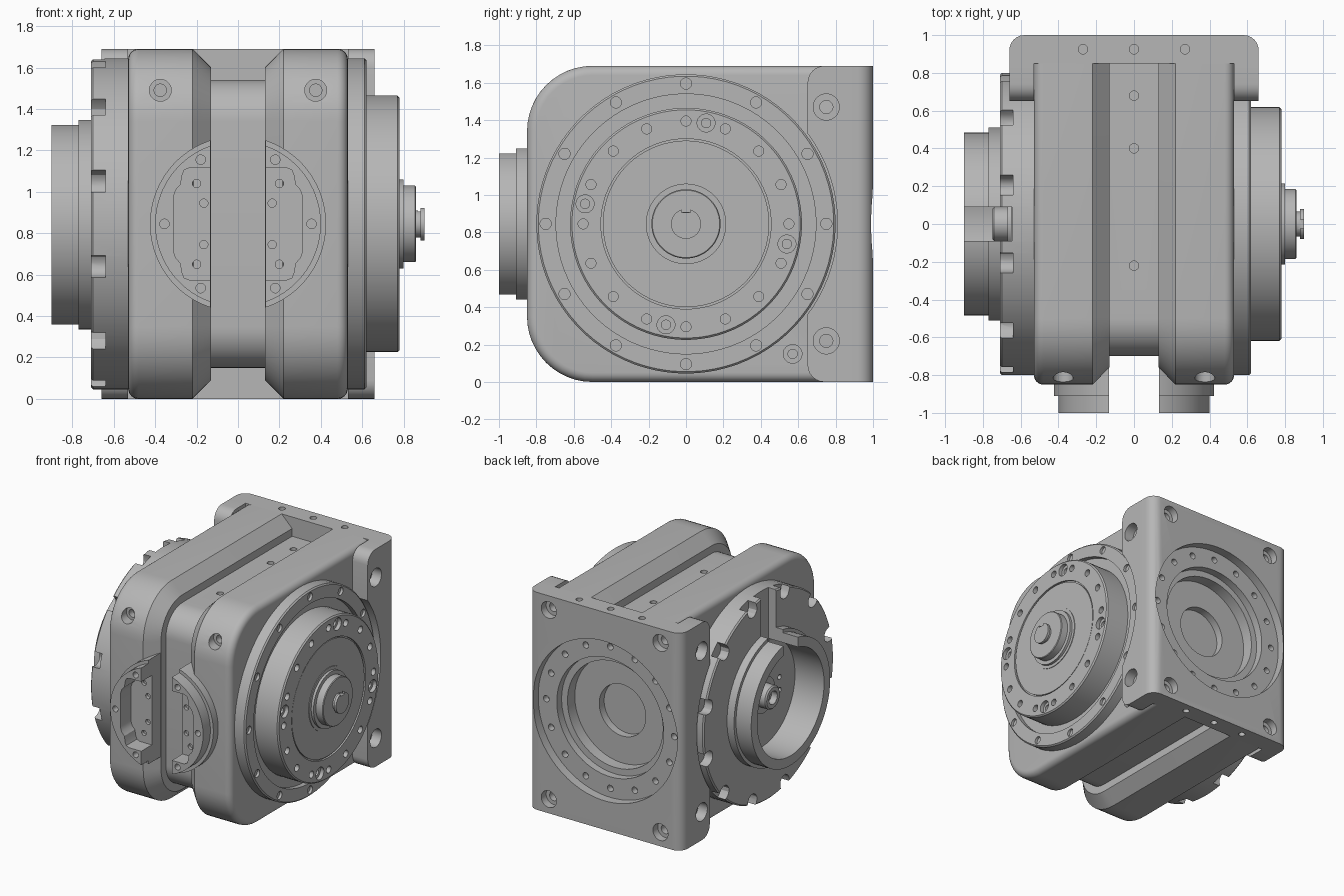
import bpy, bmesh
from math import sin, cos, pi, radians

if "Cube" in bpy.data.objects:
    bpy.data.objects.remove(bpy.data.objects["Cube"], do_unlink=True)

MID = 0.845          # height of the main axes
TOP = 2 * MID

steel = bpy.data.materials.new("machined grey")
steel.use_nodes = True
steel.diffuse_color = (0.47, 0.47, 0.47, 1)
steel.node_tree.nodes["Principled BSDF"].inputs["Base Color"].default_value = (0.47, 0.47, 0.47, 1)


def loft(bm, rings):
    """Skin a list of equal-length point loops and cap both ends."""
    loops = [[bm.verts.new(p) for p in ring] for ring in rings]
    n = len(loops[0])
    faces = [bm.faces.new(loops[0]), bm.faces.new(loops[-1])]
    for a, b in zip(loops, loops[1:]):
        for i in range(n):
            j = (i + 1) % n
            faces.append(bm.faces.new((a[i], a[j], b[j], b[i])))
    bmesh.ops.recalc_face_normals(bm, faces=faces)


def turned(bm, axis, u, v, profile, n=24):
    """Turned solid: profile of (position along axis, radius), centred on u, v."""
    rings = []
    for t, r in profile:
        ring = []
        for k in range(n):
            a = 2 * pi * (k + 0.5) / n
            p = [u + r * cos(a), v + r * sin(a)]
            p.insert("xyz".index(axis), t)
            ring.append(p)
        rings.append(ring)
    loft(bm, rings)


def box(bm, x, y, z):
    loft(bm, [[(a, y[0], z[0]), (a, y[1], z[0]), (a, y[1], z[1]), (a, y[0], z[1])] for a in x])


def to_object(name, bm):
    mesh = bpy.data.meshes.new(name)
    bm.to_mesh(mesh)
    bm.free()
    ob = bpy.data.objects.new(name, mesh)
    bpy.context.collection.objects.link(ob)
    return ob


def finish(name, bm, cutters=()):
    """Make the part, subtract its cutters, then colour and shade it."""
    ob = to_object(name, bm)
    bpy.ops.object.select_all(action='DESELECT')
    bpy.context.view_layer.objects.active = ob
    ob.select_set(True)
    for cutter_bm in cutters:
        tool = to_object("cutter", cutter_bm)
        tool.hide_render = True
        mod = ob.modifiers.new("cut", 'BOOLEAN')
        mod.operation, mod.solver, mod.object = 'DIFFERENCE', 'EXACT', tool
        bpy.ops.object.modifier_apply(modifier=mod.name)
        bpy.data.objects.remove(tool, do_unlink=True)
    ob.data.materials.clear()
    ob.data.materials.append(steel)
    bpy.ops.object.shade_smooth_by_angle(angle=radians(30))


def housing_loop(x, inset, radius, back=0.85):
    """Side outline with two rounded front corners."""
    r, y, pts = radius - inset, -0.85 + radius, []
    for k in range(13):
        a = pi / 2 + k * pi / 24
        pts.append((x, y + r * cos(a), TOP - radius + r * sin(a)))
    for k in range(13):
        a = pi + k * pi / 24
        pts.append((x, y + r * cos(a), radius + r * sin(a)))
    return pts + [(x, back, inset), (x, back, TOP - inset)]


def on_circle(count, radius, start=0.0):
    for k in range(count):
        a = radians(start) + 2 * pi * k / count
        yield radius * cos(a), MID + radius * sin(a)


def stepped(start, d, wide=0.05, narrow=0.025, depth=0.04):
    """Counterbore profile going in direction d from a surface."""
    return [(start - d * 0.1, wide), (start + d * depth, wide),
            (start + d * depth, narrow), (start + d * depth * 2, narrow)]


def hole(start, d, r=0.025, depth=0.05):
    return [(start - d * 0.02, r), (start + d * depth, r)]


def back_recess():
    """Stepped round cutter that runs through the back plate into the housing."""
    bm = bmesh.new()
    turned(bm, 'y', 0, MID, [(1.1, 0.62), (0.93, 0.62), (0.93, 0.46), (0.87, 0.46),
                             (0.87, 0.41), (0.78, 0.41), (0.78, 0.2), (0.72, 0.2)], 64)
    return bm


# Central core between the two housing lobes
bm, cut = bmesh.new(), bmesh.new()
loft(bm, [housing_loop(x, 0.15, 0.35) for x in (-0.13, 0.13)])
for y in (-0.22, 0.4, 0.68):
    turned(cut, 'z', 0, y, hole(TOP - 0.15, -1), 16)
finish("central_core", bm, [cut, back_recess()])

# Housing lobes, side flanges
for s, side in ((1, "left"), (-1, "right")):
    bm, cut = bmesh.new(), bmesh.new()
    f = 0.05
    sections = [(0.13, 0.09), (0.22, 0)]
    sections += [(0.53 - f + f * sin(k * pi / 12), f - f * cos(k * pi / 12)) for k in range(7)]
    loft(bm, [housing_loop(s * x, i, 0.35) for x, i in sections])
    turned(cut, 'x', 0.57, 0.15, stepped(s * 0.53, -s), 20)
    turned(cut, 'y', s * 0.375, 1.49, stepped(-0.81, 1, 0.053, 0.03, 0.05), 24)
    finish(side + "_housing_lobe", bm, [cut, back_recess()])

    bm, cut, clear = bmesh.new(), bmesh.new(), bmesh.new()
    r = 0.09
    arc = [(0.65 + r - r * sin(k * pi / 12), r * cos(k * pi / 12)) for k in range(7)]
    outline = [(y, TOP - r + z) for y, z in arc] + [(y, r - z) for y, z in reversed(arc)]
    outline += [(0.85, 0), (0.85, TOP)]
    loft(bm, [[(s * x, y, z) for y, z in outline] for x in (0.53, 0.66)])
    turned(clear, 'x', 0, MID, [(s * 0.5, 0.81), (s * 0.75, 0.81)], 96)
    for z in (0.22, 1.47):
        turned(cut, 'x', 0.75, z, stepped(s * 0.66, -s, 0.07, 0.035, 0.08), 24)
    finish(side + "_flange", bm, [clear, cut])

# Square back plate with a stepped round recess and bolt holes
bm, cut = bmesh.new(), bmesh.new()
r = 0.08
arc = [(0.66 - r + r * cos(k * pi / 12), 1 - r + r * sin(k * pi / 12)) for k in range(7)]
outline = arc + [(-x, y) for x, y in reversed(arc)] + [(-0.66, 0.85), (0.66, 0.85)]
loft(bm, [[(x, y, z) for x, y in outline] for z in (0, TOP)])
for x in (-0.48, 0.48):
    for z in (0.11, TOP - 0.11):
        turned(cut, 'y', x, z, stepped(1, -1, 0.065, 0.035, 0.06))
for x, z in on_circle(16, 0.55):
    turned(cut, 'y', x, z, hole(0.93, -1), 16)
for x in (-0.27, 0, 0.27):
    turned(cut, 'z', x, 0.925, hole(TOP, -1), 16)
    turned(cut, 'z', x, 0.925, hole(0, 1), 16)
finish("back_plate", bm, [back_recess(), cut])

# Output flange with bolt circles and stepped shaft
bm, cut = bmesh.new(), bmesh.new()
turned(bm, 'x', 0, MID, [(0.5, 0.8), (0.61, 0.8), (0.62, 0.79), (0.62, 0.695), (0.58, 0.695),
                         (0.58, 0.62), (0.77, 0.62), (0.78, 0.61),
                         (0.78, 0.455), (0.765, 0.455), (0.765, 0.445), (0.775, 0.445),
                         (0.775, 0.24), (0.78, 0.24), (0.78, 0.215), (0.80, 0.215), (0.80, 0.185),
                         (0.855, 0.185), (0.86, 0.18), (0.86, 0.065), (0.88, 0.065),
                         (0.88, 0.08), (0.9, 0.08)], 80)
for y, z in on_circle(12, 0.75):
    turned(cut, 'x', y, z, hole(0.62, -1, 0.03, 0.02), 16)
for y, z in on_circle(16, 0.55):
    turned(cut, 'x', y, z, hole(0.78, -1, 0.027), 16)
for y, z in on_circle(4, 0.55, -11.25):
    turned(cut, 'x', y, z, stepped(0.78, -1, 0.048, 0.025, 0.03), 20)
box(cut, (0.87, 0.95), (-0.025, 0.025), (MID + 0.06, MID + 0.12))
finish("output_flange", bm, [cut])

# Notched input ring with an open collar
bm, cut, slot = bmesh.new(), bmesh.new(), bmesh.new()
turned(bm, 'x', 0, MID, [(-0.5, 0.8), (-0.7, 0.8), (-0.71, 0.79), (-0.71, 0.51), (-0.77, 0.51),
                         (-0.77, 0.485), (-0.9, 0.485), (-0.9, 0.41), (-0.65, 0.41)], 80)
for k in range(12):
    a = radians(15 + 30 * k)
    local = [(0.9, 0.055), (0.9, -0.055)]
    local += [(0.765 - 0.055 * cos(b), 0.055 * sin(b)) for b in [(-3 + i) * pi / 6 for i in range(7)]]
    loft(cut, [[(x, u * cos(a) - v * sin(a), MID + u * sin(a) + v * cos(a)) for u, v in local]
               for x in (-0.8, -0.64)])
box(slot, (-0.95, -0.645), (-0.09, 0.09), (MID + 0.3, TOP))
for z in (MID - 0.05, MID + 0.05):
    turned(slot, 'x', -0.22, z, hole(-0.65, 1, 0.02), 12)
finish("input_ring", bm, [cut, slot])

# Input hub inside the collar
bm = bmesh.new()
turned(bm, 'x', 0, MID, [(-0.64, 0.14), (-0.67, 0.14), (-0.67, 0.09), (-0.74, 0.09), (-0.75, 0.08),
                         (-0.75, 0.05), (-0.70, 0.05)], 32)
finish("input_hub", bm)

# Split front cover ring with a pocket and screw holes
bm, slot, pocket, cut = (bmesh.new() for _ in range(4))
turned(bm, 'y', 0, MID, [(-0.76, 0.425), (-0.91, 0.425), (-0.91, 0.4), (-1, 0.4)], 80)
box(slot, (-0.132, 0.132), (-1.1, -0.7), (0.3, 1.4))
quarter = [(0.312, 0.13), (0.3, 0.165), (0.277, 0.19), (0.27, 0.235), (0.26, 0.26), (0.235, 0.27)]
half = quarter + [(-x, z) for x, z in reversed(quarter)]
loft(pocket, [[(x, y, MID + z) for x, z in half + [(-x, -z) for x, z in half]] for y in (-1.1, -0.87)])
for s in (-1, 1):
    for x, dz in ((0.2, 0.195), (0.165, 0.1)):
        for e in (-1, 1):
            turned(cut, 'y', s * x, MID + e * dz, hole(-0.87, 1, 0.02, 0.025), 16)
    for x, dz in ((0.18, 0.31), (0.355, 0), (0.18, -0.31)):
        turned(cut, 'y', s * x, MID + dz, hole(-1, 1, 0.023), 16)
finish("front_cover", bm, [slot, pocket, cut])
